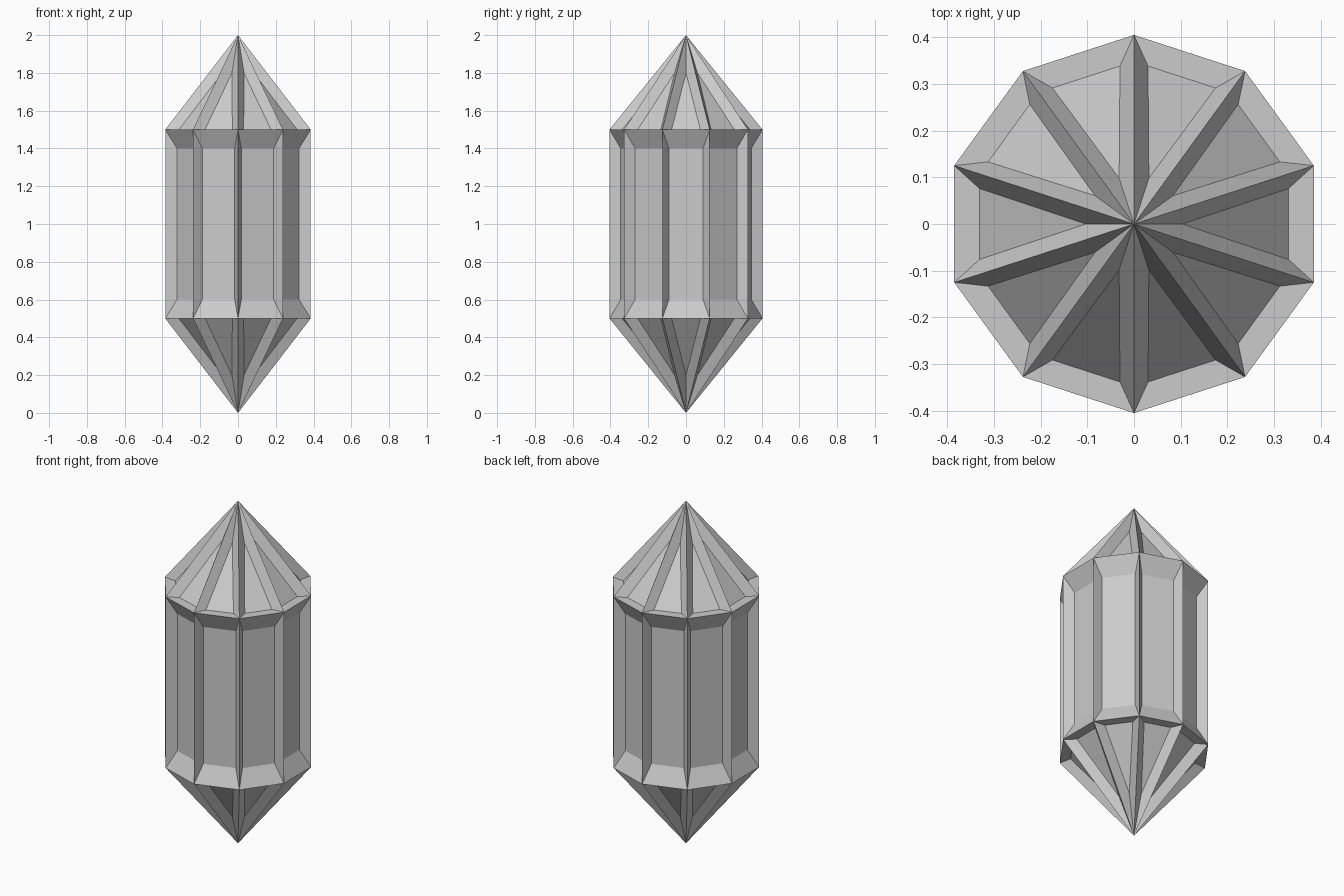
import bpy, bmesh
from math import radians, tan
from mathutils import Matrix, Vector

if "Cube" in bpy.data.objects:
    bpy.data.objects.remove(bpy.data.objects["Cube"])

SIDES = 10
APO = 0.385                              # distance from axis to a side
HALF = APO * tan(radians(180 / SIDES))   # half width of a side


def panel(bm, outer, inner, rot):
    """Recessed facet: sunken inner panel joined to its outer rim."""
    o = [bm.verts.new(rot @ Vector(p)) for p in outer]
    i = [bm.verts.new(rot @ Vector(p)) for p in inner]
    bm.faces.new(i)
    n = len(o)
    for k in range(n):
        j = (k + 1) % n
        bm.faces.new((o[k], o[j], i[j], i[k]))


def rect(x, y, z0, z1):
    return [(x, -y, z0), (x, y, z0), (x, y, z1), (x, -y, z1)]


def tri(x, y, z, tip_x, tip_z):
    return [(x, -y, z), (x, y, z), (tip_x, 0, tip_z)]


def flip(points):
    """Mirror a facet about the mid height, keeping its winding outward."""
    return [(x, y, 2 - z) for x, y, z in reversed(points)]


bm = bmesh.new()
side = rect(APO, HALF, 0.5, 1.5), rect(0.334, 0.09, 0.6, 1.4)
point = tri(APO, HALF, 1.5, 0, 2), tri(0.331, 0.076, 1.5, 0.103, 1.8)

for k in range(SIDES):
    rot = Matrix.Rotation(radians(360 / SIDES * k), 3, 'Z')
    # long side facet
    panel(bm, *side, rot)
    # upper and lower point facets
    panel(bm, *point, rot)
    panel(bm, flip(point[0]), flip(point[1]), rot)

bmesh.ops.remove_doubles(bm, verts=bm.verts, dist=1e-5)
bmesh.ops.recalc_face_normals(bm, faces=bm.faces)
mesh = bpy.data.meshes.new("crystal")
bm.to_mesh(mesh)
bm.free()
crystal = bpy.data.objects.new("crystal", mesh)
bpy.context.collection.objects.link(crystal)
